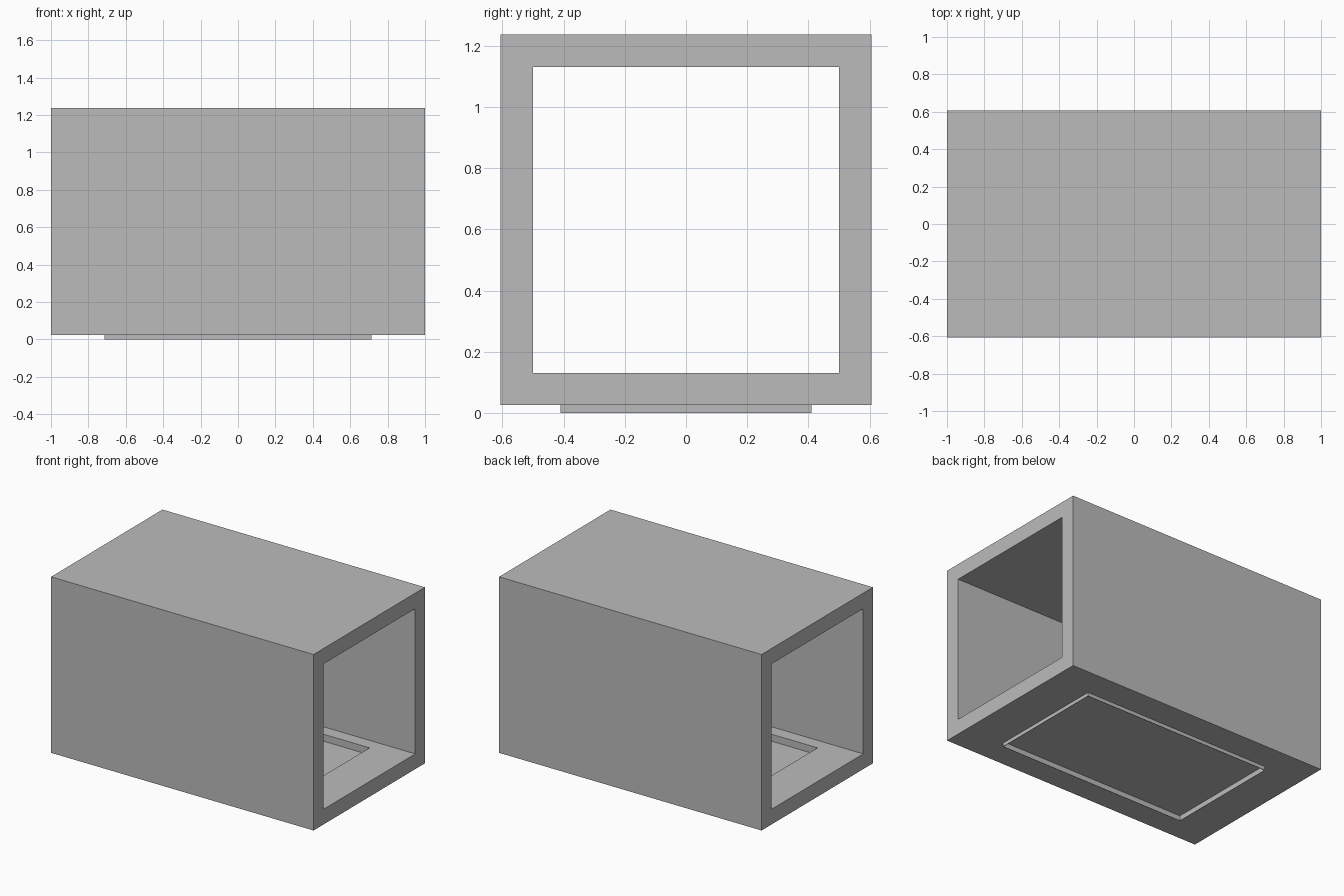
import bpy
import bmesh
from mathutils import Matrix, Vector

if "Cube" in bpy.data.objects:
    bpy.data.objects.remove(bpy.data.objects["Cube"], do_unlink=True)

grey = bpy.data.materials.new("plain_grey")
grey.use_nodes = True
grey.diffuse_color = (0.5, 0.5, 0.5, 1)
grey.node_tree.nodes["Principled BSDF"].inputs["Base Color"].default_value = grey.diffuse_color


def box(name, half_x, half_y, z_low, z_high):
    """Box centred on x and y, spanning z_low to z_high."""
    bm = bmesh.new()
    size = Vector((2 * half_x, 2 * half_y, z_high - z_low))
    place = Matrix.Translation((0, 0, (z_low + z_high) / 2)) @ Matrix.Diagonal(size).to_4x4()
    bmesh.ops.create_cube(bm, size=1, matrix=place)
    mesh = bpy.data.meshes.new(name)
    bm.to_mesh(mesh)
    bm.free()
    mesh.materials.append(grey)
    obj = bpy.data.objects.new(name, mesh)
    bpy.context.collection.objects.link(obj)
    return obj


def cut(target, cutter):
    """Subtract a hidden cutter from the target."""
    cutter.hide_render = True
    cutter.hide_set(True)
    cutter.display_type = 'WIRE'
    mod = target.modifiers.new(cutter.name, 'BOOLEAN')
    mod.operation = 'DIFFERENCE'
    mod.solver = 'EXACT'
    mod.object = cutter


BASE, TOP = 0.025, 1.237
FLOOR, CEILING = 0.13, 1.13
HATCH_X, HATCH_Y = 0.715, 0.41
RIM = 0.003

# Square tube, open at both ends, with a rectangular opening in its floor
tube = box("tube", 1, 0.606, BASE, TOP)
cut(tube, box("tube_bore_cutter", 1.2, 0.5, FLOOR, CEILING))
cut(tube, box("floor_opening_cutter", HATCH_X, HATCH_Y, -0.1, FLOOR + 0.1))

# Thin rim hanging just below the opening
rim = box("hatch_rim", HATCH_X, HATCH_Y, 0, BASE + 0.01)
cut(rim, box("rim_cutter", HATCH_X - RIM, HATCH_Y - RIM, -0.1, 0.1))

# Panel set inside the opening
box("hatch_panel", HATCH_X, HATCH_Y, 0.036, 0.082)
